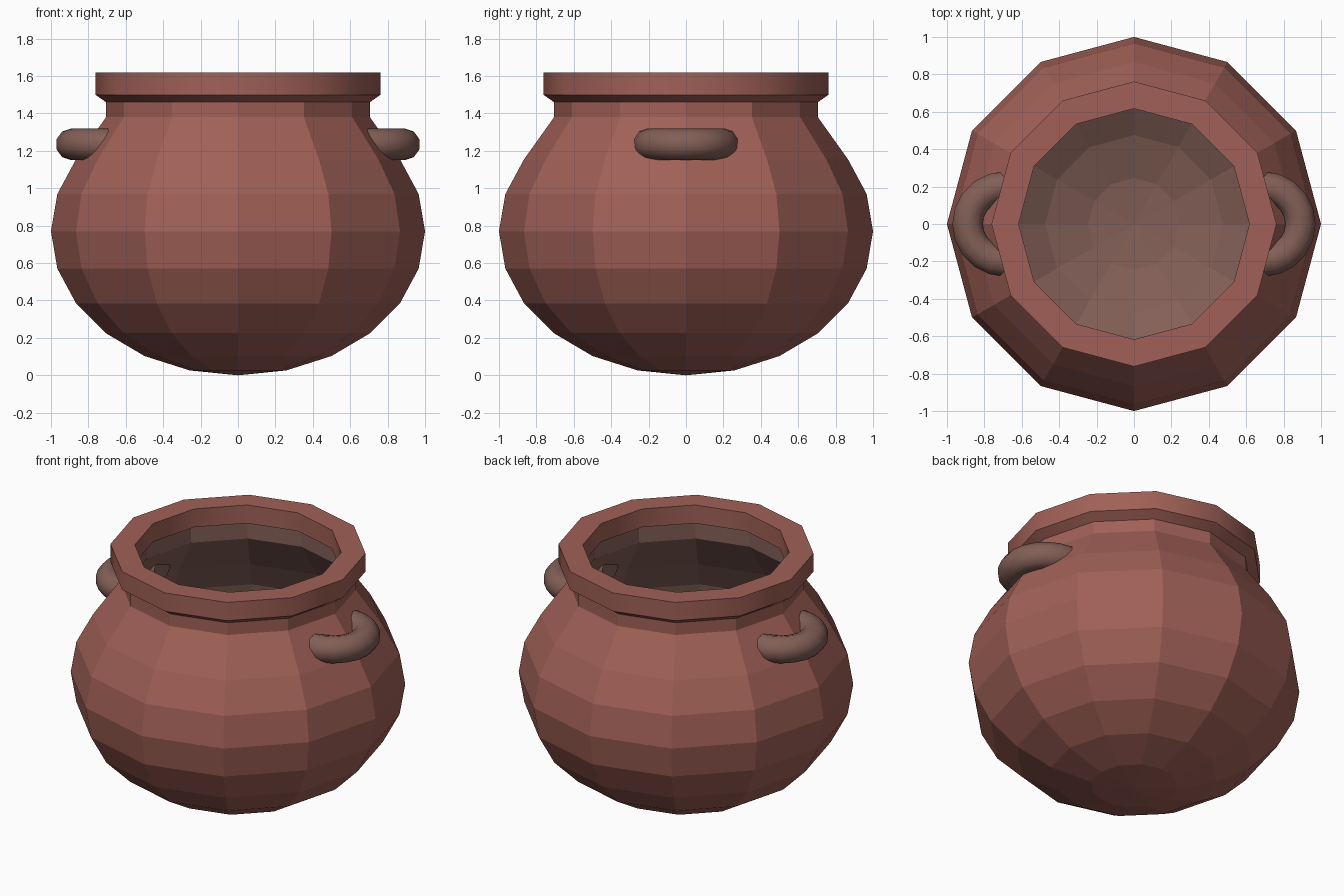
import bpy, bmesh, math

if "Cube" in bpy.data.objects:
    bpy.data.objects.remove(bpy.data.objects["Cube"])

SIDES = 12


def material(name, rgb):
    m = bpy.data.materials.new(name)
    m.diffuse_color = (*rgb, 1)
    m.use_nodes = True
    m.node_tree.nodes["Principled BSDF"].inputs["Base Color"].default_value = m.diffuse_color
    return m


clay = material("terracotta", (0.352, 0.118, 0.095))
grey = material("grey brown", (0.225, 0.115, 0.094))


def make_object(name, bm, mats, smooth_angle=None):
    me = bpy.data.meshes.new(name)
    bmesh.ops.recalc_face_normals(bm, faces=bm.faces)
    if smooth_angle:
        for f in bm.faces:
            f.smooth = True
        for e in bm.edges:
            e.smooth = e.calc_face_angle(0) < math.radians(smooth_angle)
    bm.to_mesh(me)
    bm.free()
    for m in mats:
        me.materials.append(m)
    ob = bpy.data.objects.new(name, me)
    bpy.context.collection.objects.link(ob)
    return ob


def lathe(profile, closed=False, inner_from=None):
    """Revolve (r, z) points; bands from index inner_from use material 1."""
    bm = bmesh.new()
    rings = []
    for r, z in profile:
        if r < 1e-4:
            rings.append([bm.verts.new((0, 0, z))] * SIDES)
        else:
            rings.append([bm.verts.new((r * math.cos(a), r * math.sin(a), z))
                          for a in (2 * math.pi * i / SIDES for i in range(SIDES))])
    for k in range(len(rings) if closed else len(rings) - 1):
        lo, hi = rings[k], rings[(k + 1) % len(rings)]
        for i in range(SIDES):
            j = (i + 1) % SIDES
            f = bm.faces.new(dict.fromkeys((lo[i], lo[j], hi[j], hi[i])))
            f.material_index = int(inner_from is not None and k >= inner_from)
    return bm


# Pot body: squashed sphere, short neck, and a grey inner lining
H = 0.77
arc = [math.radians(15 * i) for i in range(9)]
outer = [(math.sin(a), H * (1 - math.cos(a))) for a in arc]
neck = [(0.705, 1.38), (0.705, 1.47)]
inner = [(0.66, 1.51), (0.66, 1.38)]
inner += [(0.95 * math.sin(a), H - 0.95 * H * math.cos(a)) for a in reversed(arc)]
make_object("pot_body", lathe(outer + neck + inner, inner_from=len(outer + neck) - 1),
            [clay, grey])

# Thick rim around the mouth
rim = [(0.705, 1.46), (0.762, 1.5), (0.762, 1.62), (0.617, 1.62), (0.617, 1.5)]
make_object("rim", lathe(rim, closed=True), [clay], 35)


# Half-ring handles on both sides
def handle(name, side, steps=10, tube=10, R=0.2, r=0.085):
    bm = bmesh.new()
    rings = []
    for s in range(steps + 1):
        a = math.pi * (s / steps - 0.5)
        ring = []
        for t in range(tube):
            b = 2 * math.pi * (t + 0.5) / tube
            d = R + r * math.cos(b)
            ring.append(bm.verts.new((side * (0.69 + d * math.cos(a)), d * math.sin(a),
                                      1.235 + r * math.sin(b))))
        rings.append(ring)
    for lo, hi in zip(rings, rings[1:]):
        for t in range(tube):
            u = (t + 1) % tube
            bm.faces.new((lo[t], lo[u], hi[u], hi[t]))
    bm.faces.new(rings[0])
    bm.faces.new(rings[-1])
    make_object(name, bm, [grey], 50)


handle("right_handle", 1)
handle("left_handle", -1)
